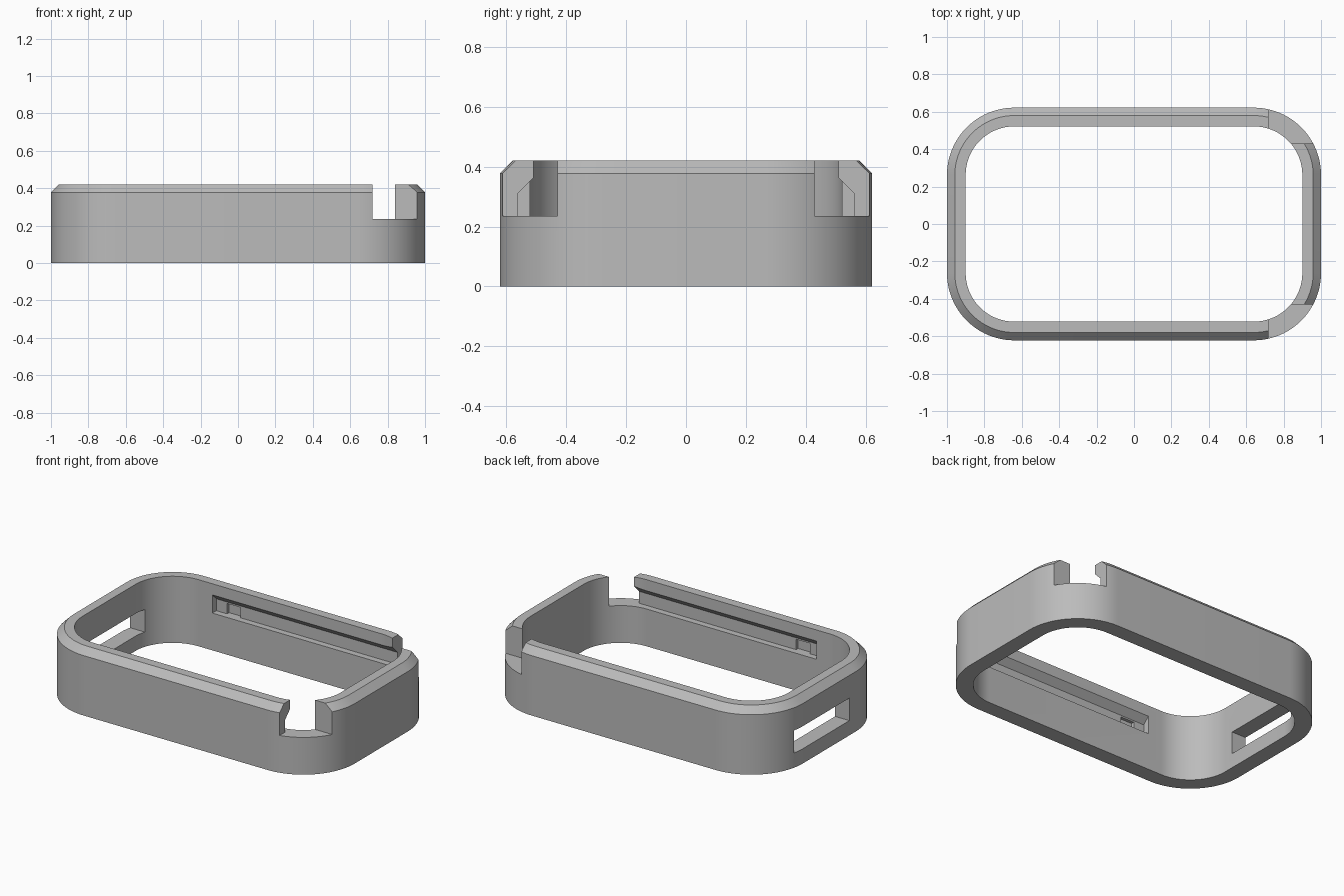
import bpy, bmesh, math

cube = bpy.data.objects.get("Cube")
if cube:
    bpy.data.objects.remove(cube, do_unlink=True)

HX, HY, RADIUS, WALL = 1.0, 0.622, 0.36, 0.1
HEIGHT, BEVEL, LEDGE = 0.42, 0.042, 0.235
SEGMENTS = 24

grey = bpy.data.materials.new("plain_grey")
grey.use_nodes = True
COLOUR = (0.5, 0.5, 0.5, 1)
grey.diffuse_color = COLOUR
grey.node_tree.nodes["Principled BSDF"].inputs["Base Color"].default_value = COLOUR


def finish(bm, name):
    bmesh.ops.recalc_face_normals(bm, faces=bm.faces)
    mesh = bpy.data.meshes.new(name)
    bm.to_mesh(mesh)
    bm.free()
    mesh.materials.append(grey)
    obj = bpy.data.objects.new(name, mesh)
    bpy.context.collection.objects.link(obj)
    return obj


def rounded_ring(bm, inset, z):
    """Rounded rectangle of vertices, inset from the outer wall."""
    ring = []
    r = RADIUS - inset
    for quarter, (sx, sy) in enumerate([(1, 1), (-1, 1), (-1, -1), (1, -1)]):
        for i in range(SEGMENTS + 1):
            a = (quarter + i / SEGMENTS) * math.pi / 2
            ring.append(bm.verts.new((sx * (HX - RADIUS) + r * math.cos(a),
                                      sy * (HY - RADIUS) + r * math.sin(a), z)))
    return ring


def prism(name, profile, x0, x1):
    """Extrude a y-z profile along x."""
    bm = bmesh.new()
    ends = [[bm.verts.new((x, y, z)) for y, z in profile] for x in (x0, x1)]
    for end in ends:
        bm.faces.new(end)
    for i in range(len(profile)):
        j = (i + 1) % len(profile)
        bm.faces.new((ends[0][i], ends[0][j], ends[1][j], ends[1][i]))
    return finish(bm, name)


def rect(y0, y1, z0, z1):
    return [(y0, z0), (y1, z0), (y1, z1), (y0, z1)]


# Wall section swept around the rounded rectangle, with a chamfered outer rim
bm = bmesh.new()
section = [(0, 0), (0, HEIGHT - BEVEL), (BEVEL, HEIGHT), (WALL, HEIGHT), (WALL, 0)]
rings = [rounded_ring(bm, inset, z) for inset, z in section]
for k, ring in enumerate(rings):
    above = rings[(k + 1) % len(rings)]
    for i in range(len(ring)):
        j = (i + 1) % len(ring)
        bm.faces.new((ring[i], ring[j], above[j], above[i]))
frame = finish(bm, "case_frame")

# Cutters: end window, then corner notch, lid groove and latch pocket on each side
inner = HY - WALL
groove = [(inner - 0.03, LEDGE), (inner + 0.04, LEDGE),
          (inner + 0.04, 0.31), (inner - 0.03, 0.38)]
cutters = [prism("end_window_cutter", rect(-0.2, 0.34, 0.093, LEDGE), -1.1, -0.7)]
for side in (1, -1):
    for name, profile, x0, x1 in (
            ("corner_notch_cutter", rect(0.43, 0.7, LEDGE, 0.5), 0.72, 1.1),
            ("lid_groove_cutter", groove, -0.545, 0.75),
            ("latch_pocket_cutter", rect(inner + 0.02, inner + 0.06, LEDGE, 0.3),
             -0.47, -0.375)):
        cutters.append(prism(name, [(side * y, z) for y, z in profile], x0, x1))

bpy.context.view_layer.objects.active = frame
for cutter in cutters:
    cutter.hide_render = True
    cut = frame.modifiers.new(cutter.name, 'BOOLEAN')
    cut.operation = 'DIFFERENCE'
    cut.solver = 'EXACT'
    cut.object = cutter
    bpy.ops.object.modifier_apply(modifier=cut.name)
    bpy.data.objects.remove(cutter, do_unlink=True)

# Smooth corners, crisp cut edges
bpy.ops.object.select_all(action='DESELECT')
frame.select_set(True)
bpy.ops.object.shade_smooth_by_angle(angle=math.radians(25))
